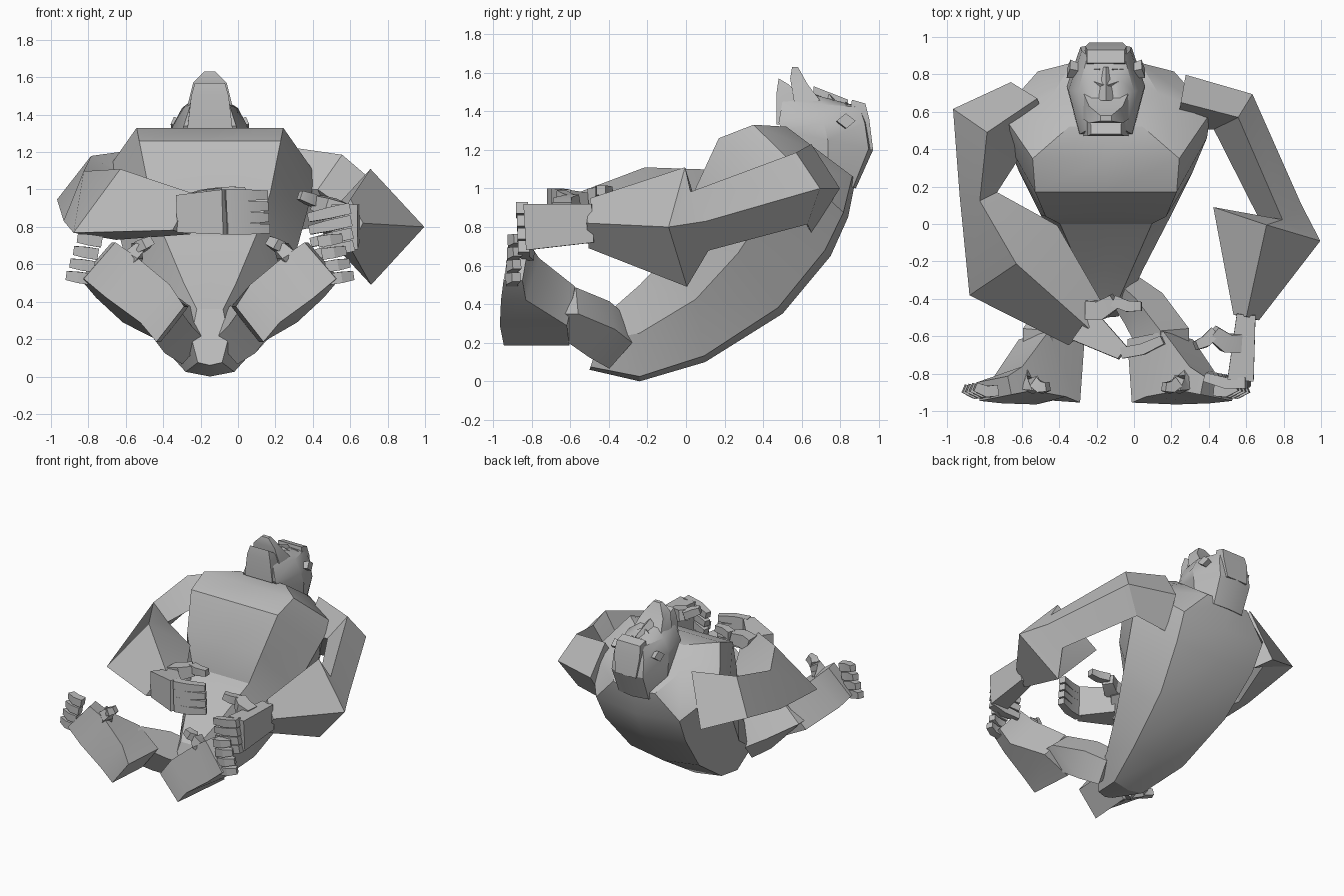
import bpy
import bmesh
from mathutils import Vector

default_cube = bpy.data.objects.get("Cube")
if default_cube:
    bpy.data.objects.remove(default_cube, do_unlink=True)

# The body's plane of symmetry, and the cross-section shapes
CENTRE = -.15
SIDEWAYS, FORWARD, UPWARD = Vector((1, 0, 0)), Vector((0, -1, 0)), Vector((0, 0, 1))
DIAMOND = [(0, 1), (1, 0), (0, -1), (-1, 0)]
KITE = [(0, 1), (1, -.8), (0, -1), (-1, 0)]
BOX = [(1, 1), (1, -1), (-1, -1), (-1, 1)]
BARREL = [(0, 1), (.7, 1), (1, 0), (.65, -.9), (0, -1), (-.65, -.9), (-1, 0), (-.7, 1)]

grey = bpy.data.materials.new("plain_grey")
grey.use_nodes = True
grey.diffuse_color = (.5, .5, .5, 1)
grey.node_tree.nodes["Principled BSDF"].inputs["Base Color"].default_value = grey.diffuse_color


def skin(name, rings):
    """Join a row of equal-sized point rings and close both ends."""
    bm = bmesh.new()
    rings = [[bm.verts.new(point) for point in ring] for ring in rings]
    for near, far in zip(rings, rings[1:]):
        for i in range(len(near)):
            bm.faces.new((near[i - 1], near[i], far[i], far[i - 1]))
    bm.faces.new(rings[0])
    bm.faces.new(rings[-1])
    bmesh.ops.recalc_face_normals(bm, faces=bm.faces)
    mesh = bpy.data.meshes.new(name)
    bm.to_mesh(mesh)
    bm.free()
    mesh.materials.append(grey)
    part = bpy.data.objects.new(name, mesh)
    bpy.context.collection.objects.link(part)
    bpy.ops.object.select_all(action="DESELECT")
    part.select_set(True)
    bpy.context.view_layer.objects.active = part
    bpy.ops.object.shade_smooth_by_angle(angle=.5)


def limb(name, stations, section=DIAMOND):
    """A section swept along stations of x, y, z, half width and half height."""
    path = [Vector(station[:3]) for station in stations]
    rings = []
    for i, (*_, width, height) in enumerate(stations):
        before, after = path[max(i - 1, 0)], path[min(i + 1, len(path) - 1)]
        along = (after - before).normalized()
        across = along.cross(UPWARD).normalized()
        raised = across.cross(along)
        rings.append([path[i] + across * width * a + raised * height * b for a, b in section])
    skin(name, rings)


def midline(name, stations, section=BOX):
    """A symmetric part from stations of front y, z, back y, z and half width."""
    rings = []
    for front_y, front_z, back_y, back_z, width in stations:
        front, back = Vector((CENTRE, front_y, front_z)), Vector((CENTRE, back_y, back_z))
        rings.append([(front + back) / 2 + SIDEWAYS * width * a + (front - back) / 2 * b
                      for a, b in section])
    skin(name, rings)


def offset(stations, side):
    """Move stations measured from the symmetry plane to one side of the body."""
    return [(CENTRE + side * x, *rest) for x, *rest in stations]


def digit(name, start, reach, size):
    """A finger, toe or thumb, arched forward at its middle joint."""
    start, reach = Vector(start), Vector(reach)
    middle = start + reach / 2 + FORWARD * size / 2
    limb(name, [(*start, size, size), (*middle, size, size),
                (*(start + reach), size * .8, size * .8)], BOX)


def row(name, first, last, reach):
    """Four digits spread evenly between two knuckles."""
    for i in range(4):
        digit(f"{name}_{i + 1}", Vector(first).lerp(Vector(last), i / 3), reach, .03)


# Torso, from the seat up over the barrel chest to the neck
midline("torso", [
    (-.4, .36, -.5, .06, .1),
    (-.24, .5, -.24, 0, .2),
    (0, .75, .1, .1, .35),
    (.04, .98, .5, .35, .46),
    (.17, 1.26, .75, .65, .54),
    (.35, 1.33, .84, .85, .56),
    (.52, 1.32, .88, 1.05, .28),
], BARREL)

# Arms, from the shoulder root to the wrist
limb("left_arm", [
    (.25, .65, 1, .15, .23),
    (.53, .6, 1, .14, .19),
    (.78, .07, .83, .12, .16),
    (.71, 0, .8, .3, .31),
    (.6, -.5, .82, .07, .13),
])
limb("right_arm", [
    (-.55, .65, 1, .15, .22),
    (-.78, .5, 1.05, .22, .13),
    (-.83, .15, .95, .1, .15),
    (-.64, -.2, .92, .3, .19),
    (-.25, -.55, .87, .14, .11),
], KITE)

# Hands
limb("left_hand", [(.6, -.48, .82, .05, .1), (.57, -.83, .8, .07, .12)], BOX)
row("left_finger", (.6, -.85, .9), (.62, -.84, .7), (-.22, .03, -.05))
digit("left_thumb_base", (.56, -.64, .88), (-.14, .06, .05), .05)
digit("left_thumb", (.43, -.58, .93), (-.1, -.07, .04), .03)
limb("right_hand", [(-.27, -.54, .87, .1, .1), (-.06, -.69, .88, .04, .12)], BOX)
row("right_finger", (-.07, -.69, .97), (-.06, -.69, .79), (.22, .07, 0))
digit("right_thumb_base", (-.25, -.46, .93), (.15, .05, .04), .05)
digit("right_thumb", (-.11, -.41, .98), (.15, -.03, .01), .03)

# Parts mirrored about the body
for side, label in ((1, "left"), (-1, "right")):
    # Folded leg, then the foot with its sole to the front
    limb(label + "_leg", offset([
        (.1, -.35, .2, .1, .15),
        (.2, -.45, .27, .13, .16),
        (.3, -.6, .35, .15, .14),
        (.3, -.8, .35, .14, .13),
    ], side))
    limb(label + "_foot", offset([
        (.2, -.78, .28, .17, .12),
        (.34, -.77, .39, .18, .13),
        (.5, -.86, .53, .07, .14),
        (.6, -.88, .62, .05, .13),
    ], side), BOX)
    toes = offset([(.58, -.89, .72), (.64, -.9, .52)], side)
    row(label + "_toe", *toes, (side * .12, .02, .02))
    inner_toe = offset([(.43, -.83, .6), (.38, -.85, .69)], side)
    digit(label + "_big_toe_base", inner_toe[0], (-.05 * side, -.02, .1), .04)
    digit(label + "_big_toe", inner_toe[1], (-.07 * side, -.02, .04), .03)

    # Ear, eye and nostril
    limb(label + "_ear", offset([(.15, .82, 1.34, .04, .03), (.2, .83, 1.35, .05, .04)], side))
    limb(label + "_eye", offset([(.03, .83, 1.43, .02, .02), (.09, .83, 1.42, .02, .02)], side))
    limb(label + "_nostril", offset([(0, .74, 1.47, .03, .02), (.06, .76, 1.44, .02, .02)], side))

# Head, its face turned up to the sky
midline("head", [
    (.6, 1.1, .88, 1, .2),
    (.5, 1.3, .97, 1.2, .21),
    (.48, 1.34, .95, 1.34, .2),
    (.5, 1.45, .92, 1.42, .15),
    (.57, 1.51, .8, 1.45, .08),
], BARREL)
midline("lower_jaw", [
    (.47, 1.33, .6, 1.36, .12),
    (.47, 1.5, .57, 1.5, .1),
    (.48, 1.57, .53, 1.54, .08),
])
midline("upper_lip", [
    (.56, 1.45, .7, 1.45, .12),
    (.54, 1.57, .63, 1.54, .09),
    (.55, 1.63, .58, 1.63, .03),
])
midline("nose", [(.66, 1.53, .66, 1.45, .04), (.84, 1.46, .84, 1.4, .02)], DIAMOND)
midline("brow_and_crest", [
    (.85, 1.2, .97, 1.2, .09),
    (.85, 1.38, .95, 1.36, .11),
    (.86, 1.46, .93, 1.44, .1),
])
